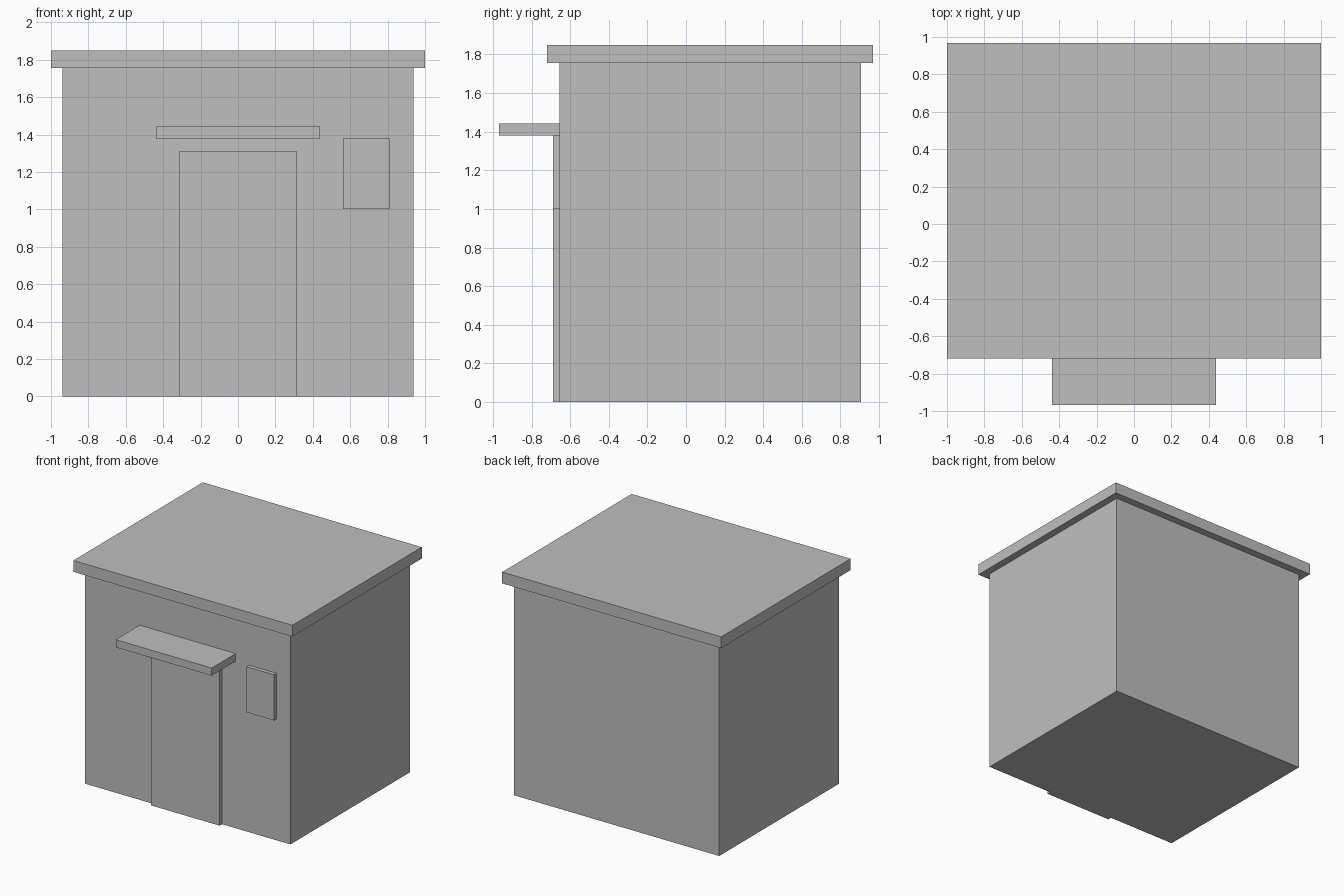
import bpy
import bmesh
from mathutils import Vector

if "Cube" in bpy.data.objects:
    bpy.data.objects.remove(bpy.data.objects["Cube"], do_unlink=True)

# One plain grey for the whole building
grey = bpy.data.materials.new("plain_grey")
grey.use_nodes = True
colour = (0.52, 0.52, 0.52, 1.0)
grey.diffuse_color = colour
bsdf = next(n for n in grey.node_tree.nodes if n.type == 'BSDF_PRINCIPLED')
bsdf.inputs["Base Color"].default_value = colour


def box(name, low, high):
    """Flat-shaded box between two opposite corners."""
    low, high = Vector(low), Vector(high)
    size, centre = high - low, (low + high) / 2
    bm = bmesh.new()
    bmesh.ops.create_cube(bm, size=1)
    bmesh.ops.scale(bm, vec=size, verts=bm.verts)
    mesh = bpy.data.meshes.new(name)
    bm.to_mesh(mesh)
    bm.free()
    mesh.materials.append(grey)
    obj = bpy.data.objects.new(name, mesh)
    obj.location = centre
    bpy.context.collection.objects.link(obj)
    return obj


wall_front = -0.656   # outer face of the front wall
panel_front = -0.688  # outer face of the door and wall panel
wall_top = 1.756

# Walls and overhanging flat roof
box("walls", (-0.938, wall_front, 0), (0.938, 0.906, wall_top))
box("roof_slab", (-1, -0.719, wall_top), (1, 0.969, 1.85))

# Door with a canopy above it
box("door", (-0.313, panel_front, 0), (0.313, wall_front, 1.313))
box("door_canopy", (-0.438, -0.969, 1.379), (0.438, wall_front, 1.442))

# Raised panel beside the door
box("wall_panel", (0.561, panel_front, 1.002), (0.811, wall_front, 1.379))
